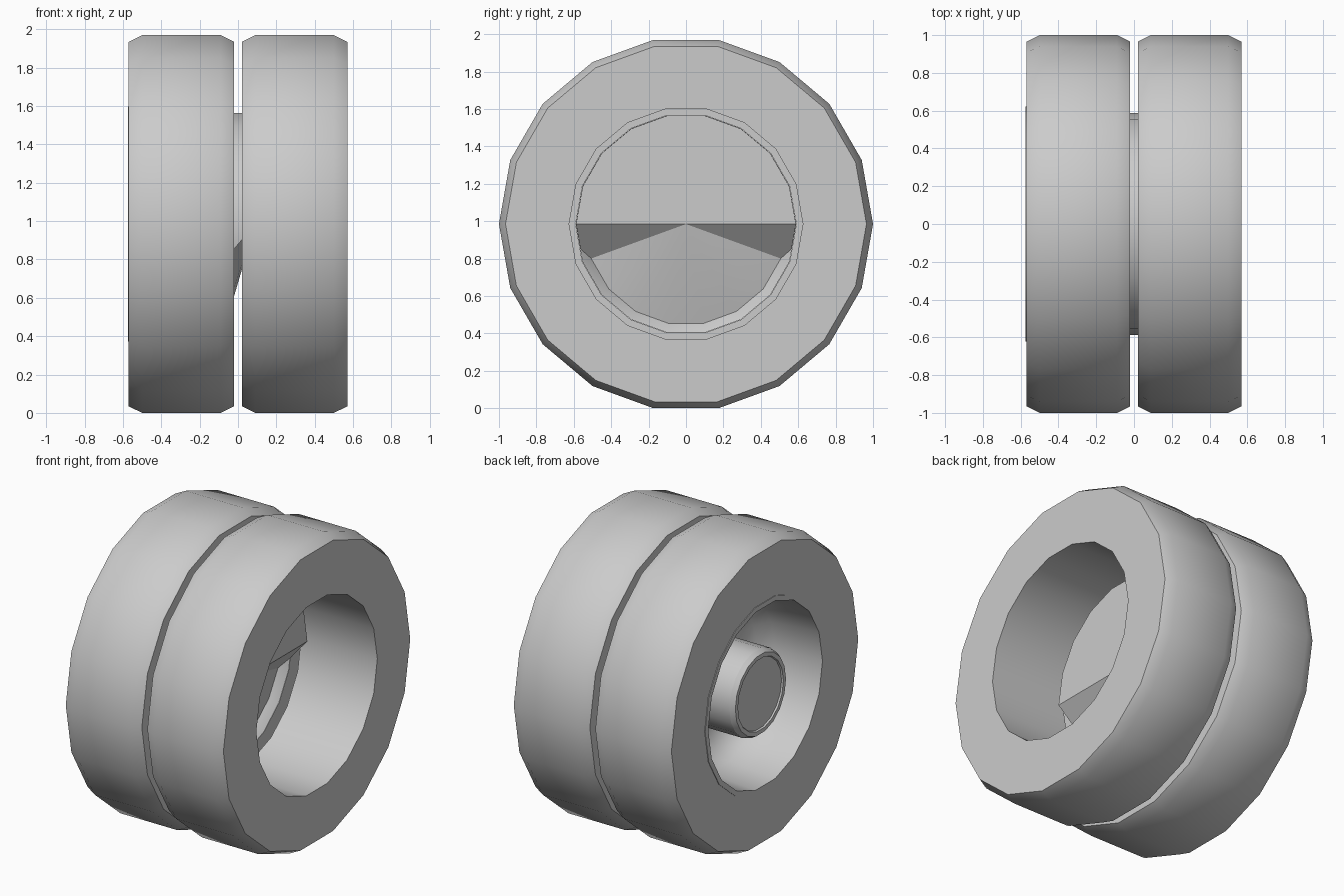
import bpy, bmesh
from math import sin, cos, pi, radians

SIDES = 18
AXLE_Z = cos(pi / SIDES)          # lowest flats rest on the ground

if "Cube" in bpy.data.objects:
    bpy.data.objects.remove(bpy.data.objects["Cube"])

grey = bpy.data.materials.new("plain grey")
grey.use_nodes = True
grey.diffuse_color = (0.6, 0.6, 0.6, 1)
grey.node_tree.nodes["Principled BSDF"].inputs["Base Color"].default_value = (0.6, 0.6, 0.6, 1)


def point(x, r, i):
    a = 2 * pi * i / SIDES
    return (x, r * cos(a), AXLE_Z + r * sin(a))


def finish(bm, name, angle=30):
    mesh = bpy.data.meshes.new(name)
    bmesh.ops.recalc_face_normals(bm, faces=bm.faces)
    bm.to_mesh(mesh)
    bm.free()
    mesh.materials.append(grey)
    ob = bpy.data.objects.new(name, mesh)
    bpy.context.collection.objects.link(ob)
    bpy.ops.object.select_all(action="DESELECT")
    ob.select_set(True)
    bpy.context.view_layer.objects.active = ob
    bpy.ops.object.shade_smooth_by_angle(angle=radians(angle))
    return ob


def lathe(name, profile, closed=True, cap=False):
    """Turn a profile of (x, radius) points around the axle."""
    bm = bmesh.new()
    rings = [[bm.verts.new(point(x, r, i)) for i in range(SIDES)] for x, r in profile]
    pairs = list(zip(rings, rings[1:]))
    if closed:
        pairs.append((rings[-1], rings[0]))
    for a, b in pairs:
        for i in range(SIDES):
            j = (i + 1) % SIDES
            bm.faces.new((a[i], a[j], b[j], b[i]))
    if cap:
        bm.faces.new(rings[-1])
    return finish(bm, name)


# Twin tyres with chamfered shoulders
def tyre(name, side, bore):
    profile = [(0.02, bore), (0.02, 0.965), (0.09, 1.0), (0.50, 1.0), (0.57, 0.965), (0.57, bore)]
    lathe(name, [(side * x, r) for x, r in profile])


tyre("left_tyre", 1, 0.625)
tyre("right_tyre", -1, 0.59)

# Flange and dished rim of the right wheel, with the lower inner lip
lathe("rim_flange", [(-0.565, 0.59), (-0.574, 0.59), (-0.574, 0.622), (-0.565, 0.622)])
lathe("rim_dish", [(-0.57, 0.589), (-0.40, 0.58), (-0.25, 0.56), (-0.16, 0.50),
                   (-0.11, 0.40), (-0.10, 0.20), (-0.09, 0.20), (-0.09, 0.40),
                   (-0.08, 0.53), (-0.065, 0.54), (-0.021, 0.589)])

# Hub with a recessed end cap
lathe("hub", [(-0.08, 0.28), (-0.51, 0.28), (-0.54, 0.262), (-0.54, 0.235), (-0.53, 0.23)],
      closed=False, cap=True)

# Centre disc: upper half stands forward, lower half falls back as a cone
bm = bmesh.new()
centre = bm.verts.new((0.09, 0, AXLE_Z))
front = [bm.verts.new(point(0.09 if i <= SIDES // 2 else -0.08, 0.588, i)) for i in range(SIDES)]
back = [bm.verts.new(point(-0.09, 0.588, i)) for i in range(SIDES)]
for i in range(SIDES):
    j = (i + 1) % SIDES
    bm.faces.new((centre, front[i], front[j]))
    bm.faces.new((front[i], back[i], back[j], front[j]))
finish(bm, "centre_disc", 25)
